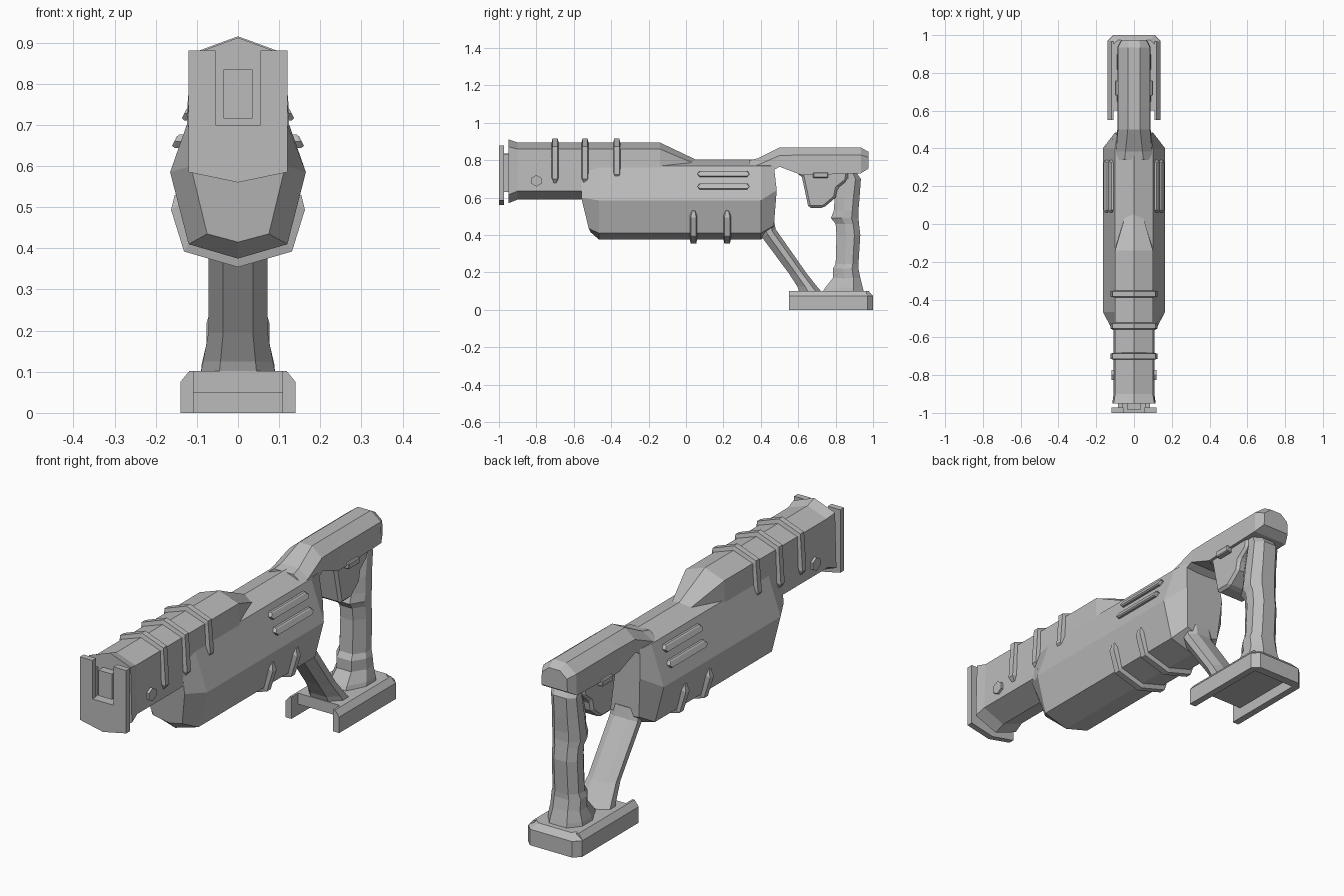
import bpy, bmesh, math

cube = bpy.data.objects.get("Cube")
if cube:
    bpy.data.objects.remove(cube, do_unlink=True)

grey = bpy.data.materials.new("plain grey")
grey.use_nodes = True
grey.diffuse_color = (0.5, 0.5, 0.5, 1)
grey.node_tree.nodes["Principled BSDF"].inputs["Base Color"].default_value = (0.5, 0.5, 0.5, 1)


def loft(name, rings, bevel=0):
    """Skin a row of equal-length closed rings and cap both ends."""
    bm = bmesh.new()
    rows = [[bm.verts.new(p) for p in ring] for ring in rings]
    for a, b in zip(rows, rows[1:]):
        for i in range(len(a)):
            j = (i + 1) % len(a)
            bm.faces.new((a[i], a[j], b[j], b[i]))
    bm.faces.new(rows[0])
    bm.faces.new(rows[-1][::-1])
    bmesh.ops.recalc_face_normals(bm, faces=bm.faces)
    mesh = bpy.data.meshes.new(name)
    bm.to_mesh(mesh)
    bm.free()
    mesh.materials.append(grey)
    obj = bpy.data.objects.new(name, mesh)
    bpy.context.collection.objects.link(obj)
    if bevel:
        mod = obj.modifiers.new("edge chamfer", "BEVEL")
        mod.width = bevel
        mod.segments = 1
        mod.limit_method = "ANGLE"
        mod.angle_limit = math.radians(40)
    return obj


def mirror(half):
    """Complete a half ring whose first and last points lie on x = 0."""
    return half + [(-p[0], *p[1:]) for p in half[-2:0:-1]]


def section(half, y):
    return mirror([(x, y, z) for x, z in half])


def side_prism(name, outline, x0, x1, bevel=0):
    return loft(name, [[(x, y, z) for y, z in outline] for x in (x0, x1)], bevel)


def box(name, x, y, z, bevel=0):
    outline = [(y[0], z[0]), (y[1], z[0]), (y[1], z[1]), (y[0], z[1])]
    return side_prism(name, outline, x[0], x[1], bevel)


def band(name, path, y, width, height, centre):
    """Raised rib following an xz path, tapered into the surface at its ends."""
    rings = []
    for i, (x, z) in enumerate(path):
        dx, dz = x, z - centre
        length = math.hypot(dx, dz)
        end = i in (0, len(path) - 1)
        h = 0.002 if end else height
        w = width * (0.5 if end else 1)
        ox, oz = x + dx / length * h, z + dz / length * h
        ix, iz = x - dx / length * 0.02, z - dz / length * 0.02
        rings.append([(ix, y - w, iz), (ox, y - w * 0.6, oz),
                      (ox, y + w * 0.6, oz), (ix, y + w, iz)])
    return loft(name, rings)


def both_ways(half):
    return half + [(-x, z) for x, z in half[-2::-1]]


# Main body: faceted hull with tapered front and rear
hull = [(0, .805), (.10, .77), (.165, .585), (.12, .41), (0, .375)]
loft("main_body", [
    mirror([(0, -.56, .78), (.095, -.56, .76), (.115, -.56, .6), (.075, -.52, .435), (0, -.51, .415)]),
    section(hull, -.465),
    section(hull, .40),
    mirror([(0, .46, .8), (.09, .47, .77), (.10, .485, .64), (.085, .47, .45), (0, .46, .43)]),
])

# Barrel housing: flared mouth, sloping into the body at the back
tube = [(0, .895), (.10, .86), (.108, .635), (0, .59)]
mouth = [(0, .912), (.108, .872), (.115, .615), (0, .57)]
loft("barrel_housing", [
    section(mouth, -.95), section(tube, -.90), section(tube, -.14),
    mirror([(0, .07, .795), (.045, .05, .78), (.045, .05, .7), (0, .05, .6)]),
])

# Notched front plate, muzzle and spacer behind it
plate = [(0, .70), (.055, .70), (.055, .88), (.12, .88), (.12, .585), (0, .56)]
loft("front_plate", [section(plate, -1), section(plate, -.972)])
box("muzzle", (-.035, .035), (-.985, -.94), (.715, .835))
box("muzzle_spacer", (-.08, .08), (-.975, -.94), (.63, .70))
for s in (-1, 1):
    box("spacer_cheek", (s * .06, s * .085), (-.975, -.94), (.64, .83))

# Ribs over the barrel
for y, low in ((-.70, .68), (-.54, .68), (-.37, .70)):
    path = both_ways([(.108, low), (.107, low + .025), (.101, .86), (0, .897)])
    band("barrel_rib", path, y, .023, .018, .74)

# Ribs under the body
for y in (.04, .22):
    path = both_ways([(.152, .53), (.145, .505), (.12, .41), (0, .375)])
    band("belly_rib", path, y, .024, .021, .60)


def hull_x(z):
    return .10 + (.77 - z) * .351


for s in (-1, 1):
    # Raised slots on the upper flanks
    for z in (.727, .66):
        outline = [(.06, z), (.073, z + .016), (.327, z + .016), (.34, z), (.327, z - .016), (.073, z - .016)]
        rings = []
        for lift, shrink in ((-.02, 1), (.010, 1), (.016, .7)):
            rings.append([(s * (hull_x(v) + lift), .2 + (y - .2) * (.98 + .02 * shrink), z + (v - z) * shrink)
                          for y, v in outline])
        loft("flank_slot", rings)
    # Hexagonal bolt on the barrel side
    hexagon = [(-.8 + .031 * math.sin(i * math.pi / 3), .69 + .031 * math.cos(i * math.pi / 3)) for i in range(6)]
    side_prism("barrel_bolt", hexagon, s * .09, s * .118)
    # Small button above the trigger block
    box("side_button", (s * .07, s * .10), (.68, .76), (.705, .735), .004)

# Upper arm joining the body to the grip
def arm(y, top, edge, low, w, flat):
    return section([(0, top), (flat, top), (w, edge), (w * 1.04, low), (0, low)], y)


loft("upper_arm", [
    arm(.34, .80, .765, .70, .095, .05),
    arm(.385, .81, .775, .70, .095, .045),
    arm(.50, .868, .825, .765, .085, .033),
    arm(.62, .868, .828, .72, .085, .033),
    arm(.935, .868, .828, .73, .085, .033),
    arm(.975, .845, .815, .755, .065, .028),
])

# Trigger block hanging under the arm
side_prism("trigger_block", [
    (.52, .79), (.62, .71), (.655, .545), (.735, .545), (.80, .60), (.81, .65),
    (.86, .69), (.875, .79)], -.075, .075, .012)


# Grip and strut: stacked chamfered rings
def column(front, back, w, z_front, z_back):
    c = .4
    pts = [(w * .5, 0), (w, c), (w, 1 - .25), (w * .5, 1)]
    ring = [(x, front + (back - front) * t, z_front + (z_back - z_front) * t) for x, t in pts]
    return ring + [(-x, y, z) for x, y, z in ring[::-1]]


loft("rear_grip", [column(f, b, w, z, z) for z, f, b, w in (
    (.08, .72, .955, .092), (.12, .745, .945, .088), (.17, .785, .932, .076),
    (.22, .785, .922, .076), (.245, .80, .922, .068), (.40, .805, .932, .066),
    (.46, .80, .925, .066), (.49, .775, .922, .072), (.53, .79, .922, .072),
    (.60, .795, .928, .068), (.70, .82, .935, .066), (.75, .84, .90, .066))])

loft("front_strut", [
    column(.37, .47, .072, .46, .48),
    column(.405, .48, .072, .39, .43),
    column(.55, .645, .072, .195, .195),
    column(.595, .70, .085, .125, .125),
    column(.61, .735, .093, .085, .085),
])

# Foot: channel open at the front and underneath
loft("foot_top", [
    [(-w, f, z), (w, f, z), (w, b - .03, z), (w - .03, b, z), (-w + .03, b, z), (-w, b - .03, z)]
    for z, w, f, b in ((.05, .138, .60, 1), (.075, .138, .60, 1), (.102, .115, .60, .975))])
for s in (-1, 1):
    rail = [(.108, 0), (.14, 0), (.14, .075), (.118, .102), (.108, .102)]
    loft("foot_rail", [[(s * x, y, z) for x, z in rail] for y in (.55, .965)])
loft("foot_back", [[(-.14, .96, z), (.14, .96, z), (.14, .97, z), (.11, 1, z), (-.11, 1, z), (-.14, .97, z)]
                   for z in (0, .075)])
